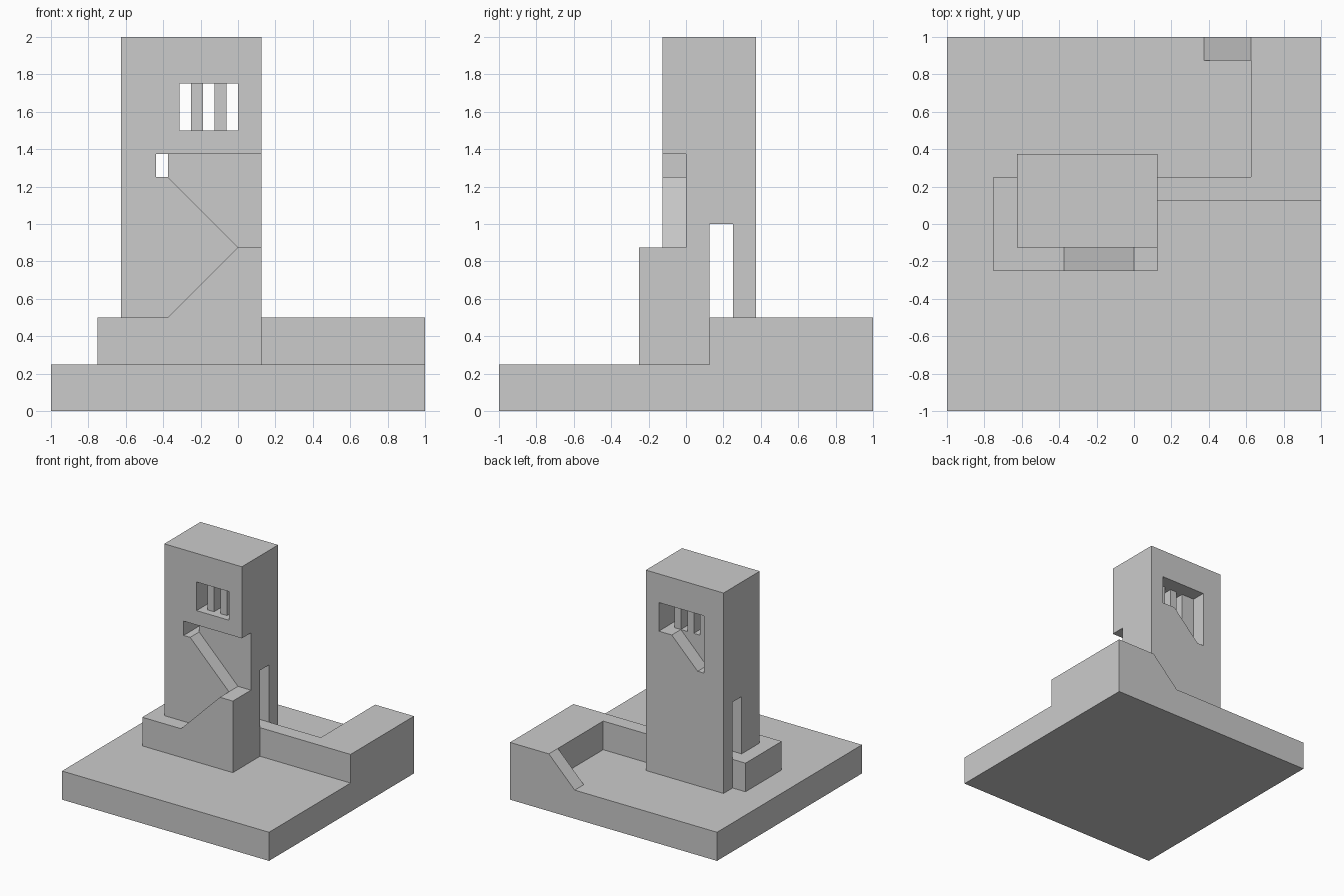
import bpy, bmesh

if "Cube" in bpy.data.objects:
    bpy.data.objects.remove(bpy.data.objects["Cube"])


def prism(name, profile, y0, y1):
    """Extrude an (x, z) profile from y0 to y1."""
    bm = bmesh.new()
    face = bm.faces.new([bm.verts.new((x, y0, z)) for x, z in profile])
    res = bmesh.ops.extrude_face_region(bm, geom=[face])
    moved = [v for v in res["geom"] if isinstance(v, bmesh.types.BMVert)]
    bmesh.ops.translate(bm, verts=moved, vec=(0, y1 - y0, 0))
    bmesh.ops.recalc_face_normals(bm, faces=bm.faces[:])
    mesh = bpy.data.meshes.new(name)
    bm.to_mesh(mesh)
    bm.free()
    obj = bpy.data.objects.new(name, mesh)
    bpy.context.collection.objects.link(obj)
    return obj


def box(name, x0, x1, y0, y1, z0, z1):
    return prism(name, [(x0, z0), (x1, z0), (x1, z1), (x0, z1)], y0, y1)


def carve(obj, cutter):
    """Subtract the cutter from obj, then discard the cutter."""
    cutter.hide_render = True
    mod = obj.modifiers.new("carve", 'BOOLEAN')
    mod.operation = 'DIFFERENCE'
    mod.solver = 'EXACT'
    mod.object = cutter
    bpy.context.view_layer.objects.active = obj
    bpy.ops.object.modifier_apply(modifier=mod.name)
    bpy.data.objects.remove(cutter)


# Ground slab
box("base", -1, 1, -1, 1, 0, 0.25)

# Raised wall around the yard, with a ramp down at its back end
box("wall_front", 0.125, 1, 0.125, 0.25, 0.25, 0.5)
box("wall_side", 0.625, 1, 0.25, 1, 0.25, 0.5)
prism("wall_ramp", [(0.375, 0.25), (0.625, 0.25), (0.625, 0.5)], 0.875, 1)

# Outer stair: left terrace and first flight along the front
box("terrace", -0.75, -0.625, -0.125, 0.25, 0.25, 0.5)
prism("first_flight", [(-0.75, 0.25), (0.125, 0.25), (0.125, 0.875), (0, 0.875),
                       (-0.375, 0.5), (-0.75, 0.5)], -0.25, -0.125)

# Tower
tower = box("tower", -0.625, 0.125, -0.125, 0.375, 0.25, 2)

# Doorway running through the tower from side to side
carve(tower, box("doorway_cut", -0.8, 0.3, 0.125, 0.25, 0.5, 1))

# Second flight, recessed into the front face
carve(tower, prism("second_flight_cut", [
    (0.3, 0.875), (0, 0.875), (-0.375, 1.25), (-0.4375, 1.25),
    (-0.4375, 1.375), (0.3, 1.375)], -0.3, 0))

# Third flight, recessed into the back face
carve(tower, prism("third_flight_cut", [
    (0, 1.5), (-0.125, 1.5), (-0.375, 1.25), (-0.4375, 1.25),
    (-0.4375, 1.75), (0, 1.75)], 0.25, 0.5))

# Passage joining the two recessed flights
carve(tower, box("passage_cut", -0.4375, -0.375, -0.3, 0.5, 1.25, 1.375))

# Window through to the back recess, with two bars
carve(tower, box("window_cut", -0.3125, 0, -0.3, 0.5, 1.5, 1.75))
for i, x in enumerate((-0.25, -0.125)):
    box(f"window_bar_{i + 1}", x, x + 0.0625, -0.0625, 0.25, 1.5, 1.75)
